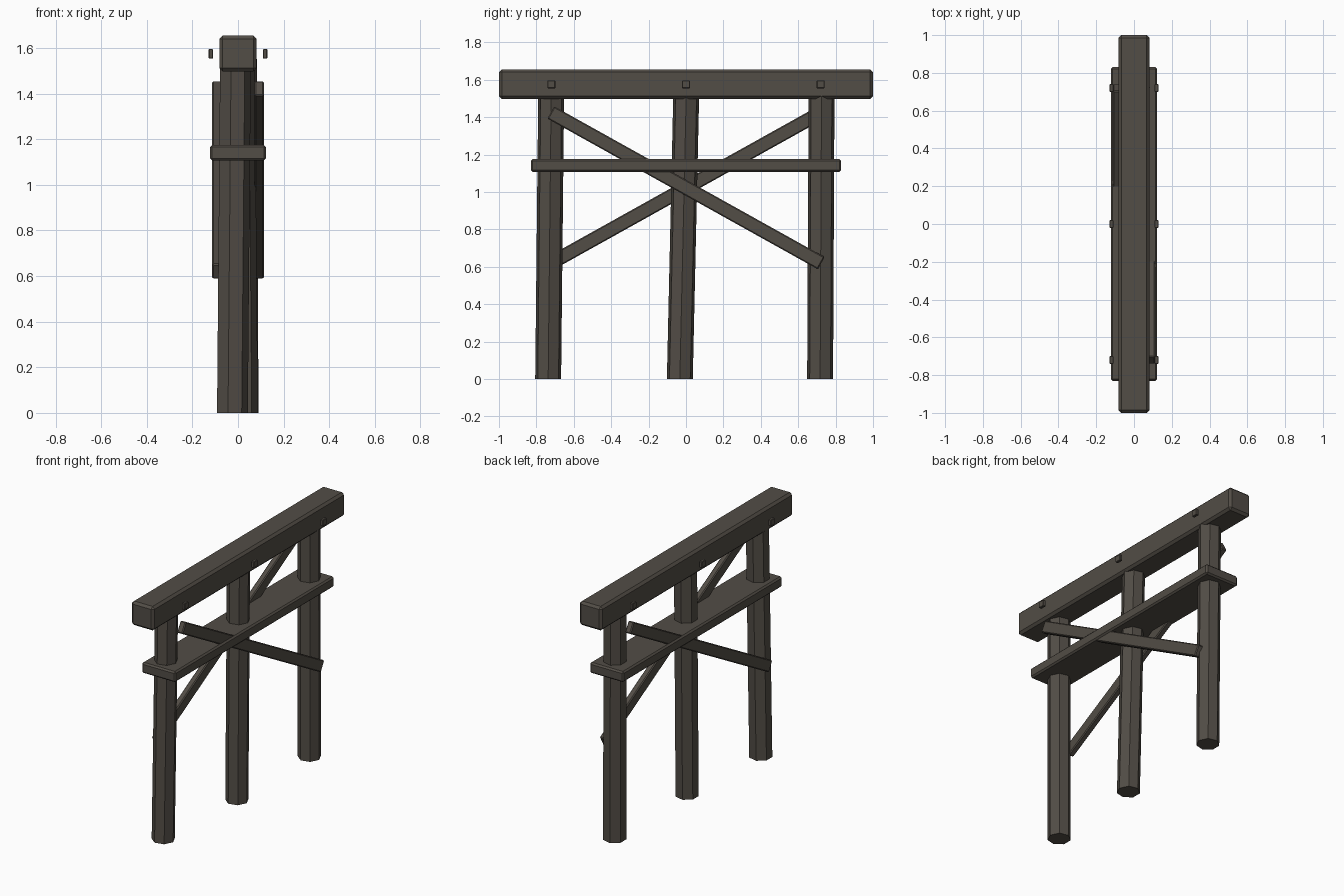
import bpy, bmesh, math
from mathutils import Matrix, Vector

if "Cube" in bpy.data.objects:
    bpy.data.objects.remove(bpy.data.objects["Cube"])

wood = bpy.data.materials.new("weathered_dark_wood")
wood.diffuse_color = (0.085, 0.074, 0.061, 1)
wood.use_nodes = True
wood.node_tree.nodes["Principled BSDF"].inputs["Base Color"].default_value = wood.diffuse_color


def finish(name, bm):
    bmesh.ops.recalc_face_normals(bm, faces=bm.faces)
    mesh = bpy.data.meshes.new(name)
    bm.to_mesh(mesh)
    bm.free()
    mesh.materials.append(wood)
    obj = bpy.data.objects.new(name, mesh)
    bpy.context.collection.objects.link(obj)
    return obj


def timber(name, size, loc, bevel, tilt=0.0):
    """Box with chamfered edges, tilted about the x axis."""
    bm = bmesh.new()
    bmesh.ops.create_cube(bm, size=1, matrix=Matrix.Diagonal((*size, 1)))
    bmesh.ops.bevel(bm, geom=bm.edges[:], offset=bevel, segments=1, affect='EDGES')
    obj = finish(name, bm)
    obj.location = loc
    obj.rotation_euler.x = tilt
    return obj


def post(name, foot, head, radius=0.071, sides=7):
    """Leaning seven-sided log with level ends."""
    bm = bmesh.new()
    rings = []
    for centre in (foot, head):
        rings.append([bm.verts.new(Vector(centre) + Vector((
            radius * math.cos(math.tau * i / sides),
            radius * math.sin(math.tau * i / sides), 0))) for i in range(sides)])
    low, high = rings
    bm.faces.new(low[::-1])
    bm.faces.new(high)
    for i in range(sides):
        j = (i + 1) % sides
        bm.faces.new((low[i], low[j], high[j], high[i]))
    return finish(name, bm)


# Posts, each leaning a little
post("front_post", (-0.028, -0.737, 0), (-0.014, -0.72, 1.6))
post("middle_post", (0.016, -0.033, 0), (0.003, 0.003, 1.6))
post("back_post", (0.019, 0.717, 0), (0.011, 0.725, 1.6))

# Cap beam and the flat rail through the posts
timber("cap_beam", (0.164, 2.0, 0.158), (0, 0, 1.576), 0.015)
timber("cross_rail", (0.246, 1.66, 0.07), (0, 0, 1.141), 0.01)

# Diagonal braces on both sides, and the bolt heads beside the cap beam
slope = math.atan2(0.805, 1.445)
for side, label in ((1, "right"), (-1, "left")):
    timber(label + "_brace", (0.04, 1.655, 0.075), (side * 0.093, 0, 1.022),
           0.006, -side * slope)
    for i, y in enumerate((-0.72, 0, 0.72)):
        timber(f"{label}_bolt_{i + 1}", (0.02, 0.042, 0.042),
               (side * 0.119, y, 1.575), 0.003)
